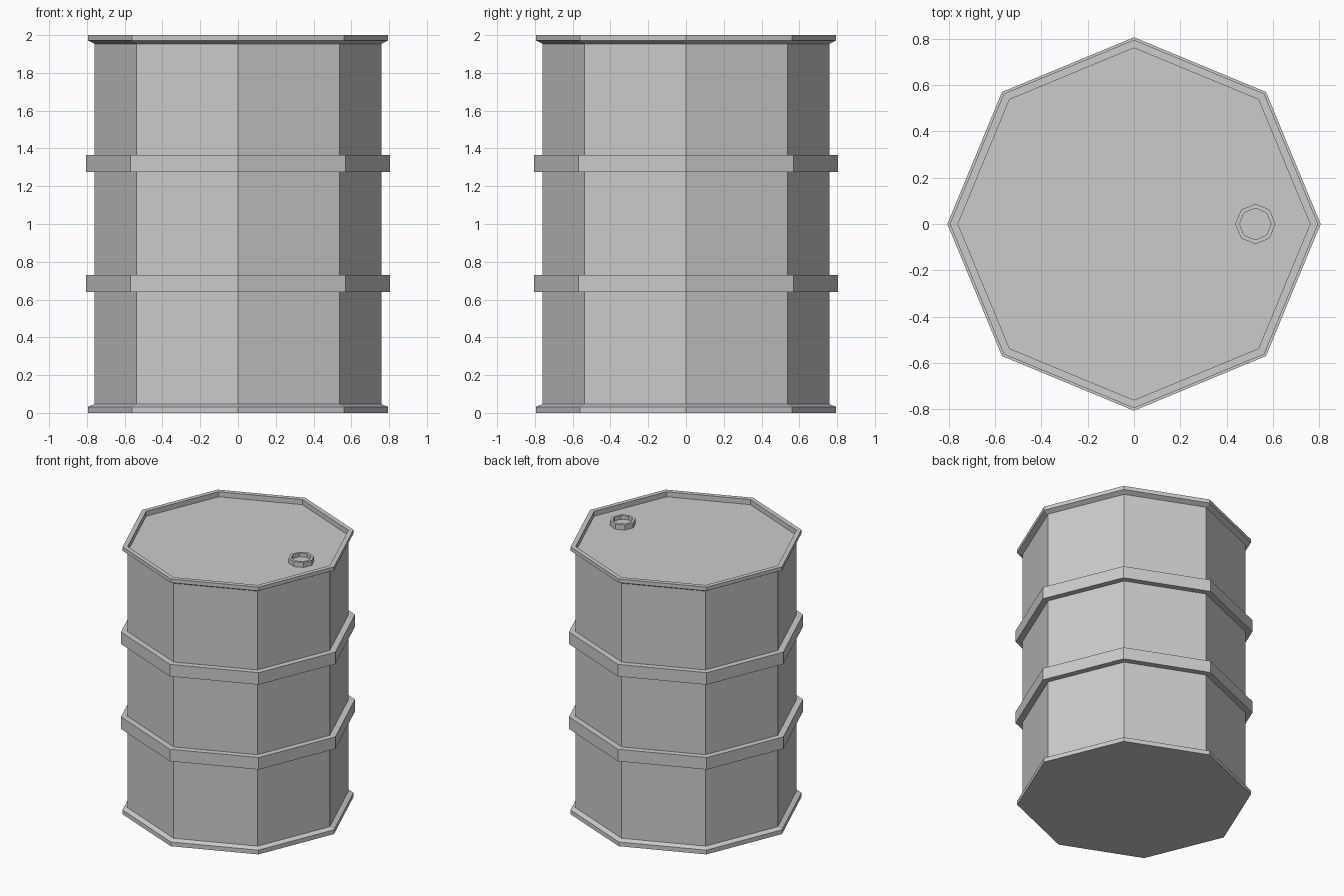
import bpy, bmesh
from math import cos, sin, pi

if "Cube" in bpy.data.objects:
    bpy.data.objects.remove(bpy.data.objects["Cube"])

SIDES = 8


def lathe(name, profile, centre=(0, 0), closed=False):
    """Spin (radius, z) points into an octagonal part; open profiles get end caps."""
    bm = bmesh.new()
    loops = [[bm.verts.new((r * cos(2 * pi * i / SIDES), r * sin(2 * pi * i / SIDES), z))
              for i in range(SIDES)] for r, z in profile]
    pairs = list(zip(loops, loops[1:]))
    if closed:
        pairs.append((loops[-1], loops[0]))
    else:
        bm.faces.new(loops[0][::-1])
        bm.faces.new(loops[-1])
    for a, b in pairs:
        for i in range(SIDES):
            j = (i + 1) % SIDES
            bm.faces.new((a[i], a[j], b[j], b[i]))
    bmesh.ops.recalc_face_normals(bm, faces=bm.faces)
    mesh = bpy.data.meshes.new(name)
    bm.to_mesh(mesh)
    bm.free()
    obj = bpy.data.objects.new(name, mesh)
    obj.location = (*centre, 0)
    bpy.context.collection.objects.link(obj)
    return obj


# Drum shell: flat base, flared rims, recessed lid
lathe("drum_body", [(0.795, 0), (0.795, 0.032), (0.76, 0.046),
                    (0.76, 1.954), (0.795, 1.972), (0.795, 2.0),
                    (0.76, 2.0), (0.76, 1.962)])

# Two raised hoops around the shell
for name, z in (("lower_hoop", 0.64), ("upper_hoop", 1.275)):
    lathe(name, [(0.75, z), (0.806, z), (0.806, z + 0.09), (0.75, z + 0.09)], closed=True)

# Filler cap with a recessed centre
lathe("filler_cap", [(0.087, 1.955), (0.087, 2.0), (0.068, 2.0), (0.068, 1.972)],
      centre=(0.524, 0))
